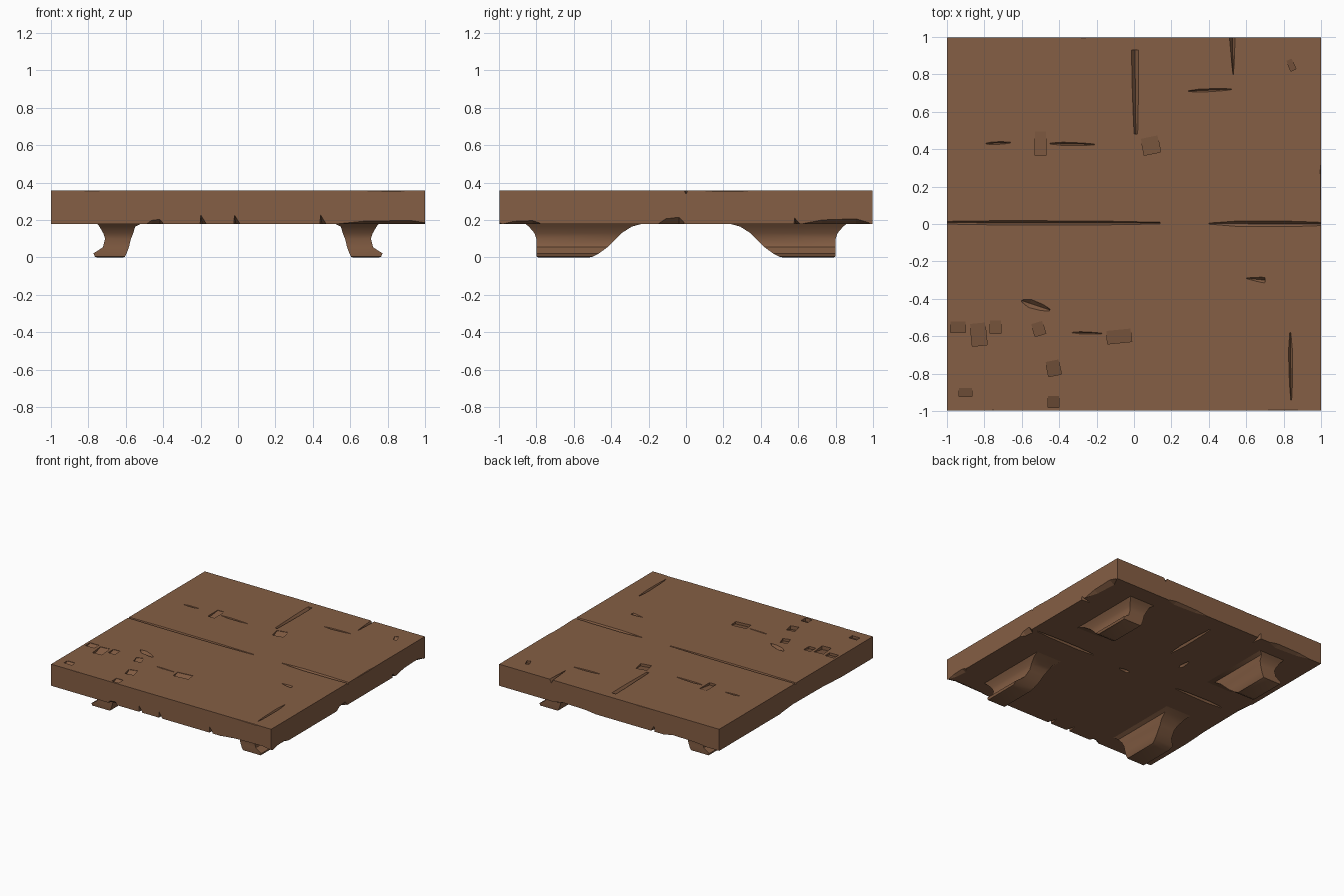
import bpy, bmesh, math
from mathutils import Vector

if "Cube" in bpy.data.objects:
    bpy.data.objects.remove(bpy.data.objects["Cube"])

TOP, BOT = 0.357, 0.18

wood = bpy.data.materials.new("brown wood")
wood.diffuse_color = (0.235, 0.113, 0.058, 1)
wood.use_nodes = True
wood.node_tree.nodes["Principled BSDF"].inputs["Base Color"].default_value = wood.diffuse_color


def finish(bm, name):
    bmesh.ops.recalc_face_normals(bm, faces=bm.faces[:])
    me = bpy.data.meshes.new(name)
    bm.to_mesh(me)
    bm.free()
    me.materials.append(wood)
    ob = bpy.data.objects.new(name, me)
    bpy.context.collection.objects.link(ob)
    return ob


def hull(bm, pts):
    vs = [bm.verts.new(p) for p in pts]
    r = bmesh.ops.convex_hull(bm, input=vs)
    junk = [v for v in r["geom_interior"] + r["geom_unused"]
            if isinstance(v, bmesh.types.BMVert)]
    bmesh.ops.delete(bm, geom=list(set(junk)), context='VERTS')


# V-shaped crack from a to b in the top (s=1) or underside (s=-1)
def crack(bm, a, b, width, depth=0.02, s=1, taper=(0.25, 1, 0.8, 0.25)):
    a, b = Vector(a), Vector(b)
    d = (b - a).normalized()
    n = Vector((-d.y, d.x))
    z = TOP if s > 0 else BOT
    pts = []
    for t, k in zip((0, 0.3, 0.7, 1), taper):
        p = a.lerp(b, t)
        for side in (-1, 1):
            q = p + n * side * k * width / 2
            pts.append((q.x, q.y, z + s * 0.003))
        pts.append((p.x, p.y, z - s * depth * (0.4 + 0.6 * k)))
    hull(bm, pts)


# shallow chip with a sloping floor
def chip(bm, x, y, w, l, depth=0.02, turn=0.0):
    c, s = math.cos(turn), math.sin(turn)
    pts = []
    for u, v in ((-1, -1), (1, -1), (1, 1), (-1, 1)):
        px, py = u * w / 2, v * l / 2
        X, Y = x + c * px - s * py, y + s * px + c * py
        pts.append((X, Y, TOP + 0.003))
        pts.append((X, Y, TOP - (depth if v < 0 else 0.003)))
    hull(bm, pts)


# place a point along a rim: side is the outward direction, t runs along it
def rim(side, t, inset, z):
    sx, sy = side
    return (sx * (1 - inset) + abs(sy) * t, sy * (1 - inset) + abs(sx) * t, z)


# triangular nick in the lower rim
def nick(bm, side, t, w=0.03, h=0.055):
    hull(bm, [rim(side, t - w / 2, -0.01, BOT - 0.01), rim(side, t + w, -0.01, BOT - 0.01),
              rim(side, t - w / 3, -0.01, BOT + h), rim(side, t, 0.10, BOT - 0.01)])


# long worn strip on a rim at height z (s=1 top rim, -1 lower rim)
def worn(bm, side, t0, t1, h, inset, s):
    z = TOP if s > 0 else BOT
    pts = [rim(side, t, -0.005, z + s * 0.005) for t in (t0, t1)]
    for f, k in ((0, 0.1), (0.3, 0.8), (0.8, 1), (1, 0.3)):
        t = t0 + (t1 - t0) * f
        pts += [rim(side, t, -0.005, z - s * h * k), rim(side, t, inset * k, z + s * 0.005)]
    hull(bm, pts)


FRONT, BACK, LEFT, RIGHT = (0, -1), (0, 1), (-1, 0), (1, 0)

# damage cutters
cuts = bmesh.new()
crack(cuts, (-1.03, 0.007), (0.14, 0.005), 0.027, 0.022, taper=(0.6, 1, 0.9, 0.4))
crack(cuts, (0.40, 0.002), (1.03, 0.0), 0.036, 0.022, taper=(0.2, 1, 0.9, 0.5))
crack(cuts, (0.005, 0.93), (0.01, 0.48), 0.045, 0.025, taper=(0.9, 0.9, 0.7, 0.5))
crack(cuts, (0.525, 1.02), (0.53, 0.80), 0.035, 0.03, taper=(1, 0.7, 0.4, 0.1))
crack(cuts, (0.29, 0.71), (0.52, 0.72), 0.02)
crack(cuts, (-0.79, 0.43), (-0.66, 0.435), 0.018)
crack(cuts, (-0.45, 0.43), (-0.21, 0.425), 0.02)
crack(cuts, (0.835, -0.58), (0.84, -0.94), 0.025)
crack(cuts, (-0.33, -0.58), (-0.17, -0.585), 0.015, 0.012)
crack(cuts, (0.60, -0.29), (0.70, -0.30), 0.035, 0.02, taper=(0.1, 0.4, 0.8, 1))
crack(cuts, (-0.60, -0.41), (-0.45, -0.46), 0.05, 0.025)
for x, y, w, l, d, r in ((-0.50, 0.43, 0.06, 0.13, 0.02, 0), (0.09, 0.42, 0.09, 0.09, 0.02, 0.2),
                         (-0.83, -0.59, 0.08, 0.12, 0.03, 0.1), (-0.94, -0.55, 0.08, 0.06, 0.02, 0),
                         (-0.74, -0.55, 0.06, 0.07, 0.02, 0), (-0.51, -0.56, 0.06, 0.07, 0.02, 0.3),
                         (-0.08, -0.60, 0.13, 0.07, 0.02, 0.1), (-0.43, -0.77, 0.07, 0.08, 0.03, 0.2),
                         (-0.43, -0.95, 0.06, 0.06, 0.03, 0), (-0.90, -0.90, 0.07, 0.045, 0.02, 0),
                         (0.84, 0.85, 0.03, 0.06, 0.02, 0.4)):
    chip(cuts, x, y, w, l, d, r)
# underside cracks
for a, b in (((-0.85, 0.01), (-0.40, 0.01)), ((0.40, 0.0), (0.95, 0.0)), ((-0.03, 0.40), (-0.03, 0.86)),
             ((-0.22, 0.27), (-0.22, 0.38)), ((0.02, -0.03), (0.12, -0.03))):
    crack(cuts, a, b, 0.035, 0.03, -1)
# rim nicks and wear
for t in (-0.19, -0.01, 0.45):
    nick(cuts, FRONT, t)
nick(cuts, RIGHT, 0.59, 0.03, 0.035)
nick(cuts, BACK, -0.4)
for side, t0, t1, h, inset, s in ((FRONT, 0.52, 1.02, 0.022, 0.05, -1), (FRONT, -0.49, -0.40, 0.03, 0.04, -1),
                                  (RIGHT, -0.15, -0.01, 0.04, 0.04, -1), (RIGHT, 0.62, 0.98, 0.03, 0.05, -1),
                                  (RIGHT, -0.98, -0.78, 0.02, 0.04, -1), (LEFT, -0.6, 0.2, 0.02, 0.04, -1),
                                  (BACK, -0.9, -0.5, 0.02, 0.05, -1), (BACK, 0.1, 0.5, 0.02, 0.04, -1),
                                  (FRONT, 0.62, 0.92, 0.012, 0.012, 1), (FRONT, -0.86, -0.72, 0.01, 0.01, 1),
                                  (BACK, -0.5, -0.2, 0.01, 0.01, 1), (RIGHT, 0.05, 0.35, 0.01, 0.01, 1)):
    worn(cuts, side, t0, t1, h, inset, s)
cutter = finish(cuts, "damage_cutter")
cutter.hide_render = True

# slab
bm = bmesh.new()
bmesh.ops.create_cube(bm, size=1)
for v in bm.verts:
    v.co = (v.co.x * 2, v.co.y * 1.995, TOP if v.co.z > 0 else BOT)
slab = finish(bm, "slab_top")
mod = slab.modifiers.new("damage", 'BOOLEAN')
mod.object = cutter
mod.operation = 'DIFFERENCE'
mod.solver = 'EXACT'
mod.use_self = True
bpy.context.view_layer.objects.active = slab
bpy.ops.object.modifier_apply(modifier=mod.name)
bpy.data.objects.remove(cutter)

# feet: stacked cross-sections (z, x inner, x outer, y inner, y outer)
LEVELS = ((0.19, 0.50, 0.76, 0.20, 0.87), (0.165, 0.55, 0.74, 0.29, 0.84),
          (0.13, 0.56, 0.72, 0.345, 0.81), (0.10, 0.572, 0.71, 0.375, 0.80),
          (0.055, 0.583, 0.722, 0.42, 0.80), (0.022, 0.595, 0.772, 0.465, 0.80),
          (0.004, 0.605, 0.765, 0.50, 0.798), (0.0, 0.615, 0.75, 0.52, 0.79))
for sx, xn in ((-1, "left"), (1, "right")):
    for sy, yn in ((-1, "front"), (1, "back")):
        bm = bmesh.new()
        rings = []
        for z, x0, x1, y0, y1 in LEVELS:
            rings.append([bm.verts.new((sx * x, sy * y, z))
                          for x, y in ((x0, y0), (x1, y0), (x1, y1), (x0, y1))])
        for a, b in zip(rings, rings[1:]):
            for i in range(4):
                j = (i + 1) % 4
                bm.faces.new((a[i], a[j], b[j], b[i]))
        bm.faces.new(rings[0])
        bm.faces.new(rings[-1])
        foot = finish(bm, f"{yn}_{xn}_foot")
        bpy.ops.object.select_all(action='DESELECT')
        foot.select_set(True)
        bpy.context.view_layer.objects.active = foot
        bpy.ops.object.shade_smooth_by_angle(angle=math.radians(35))
